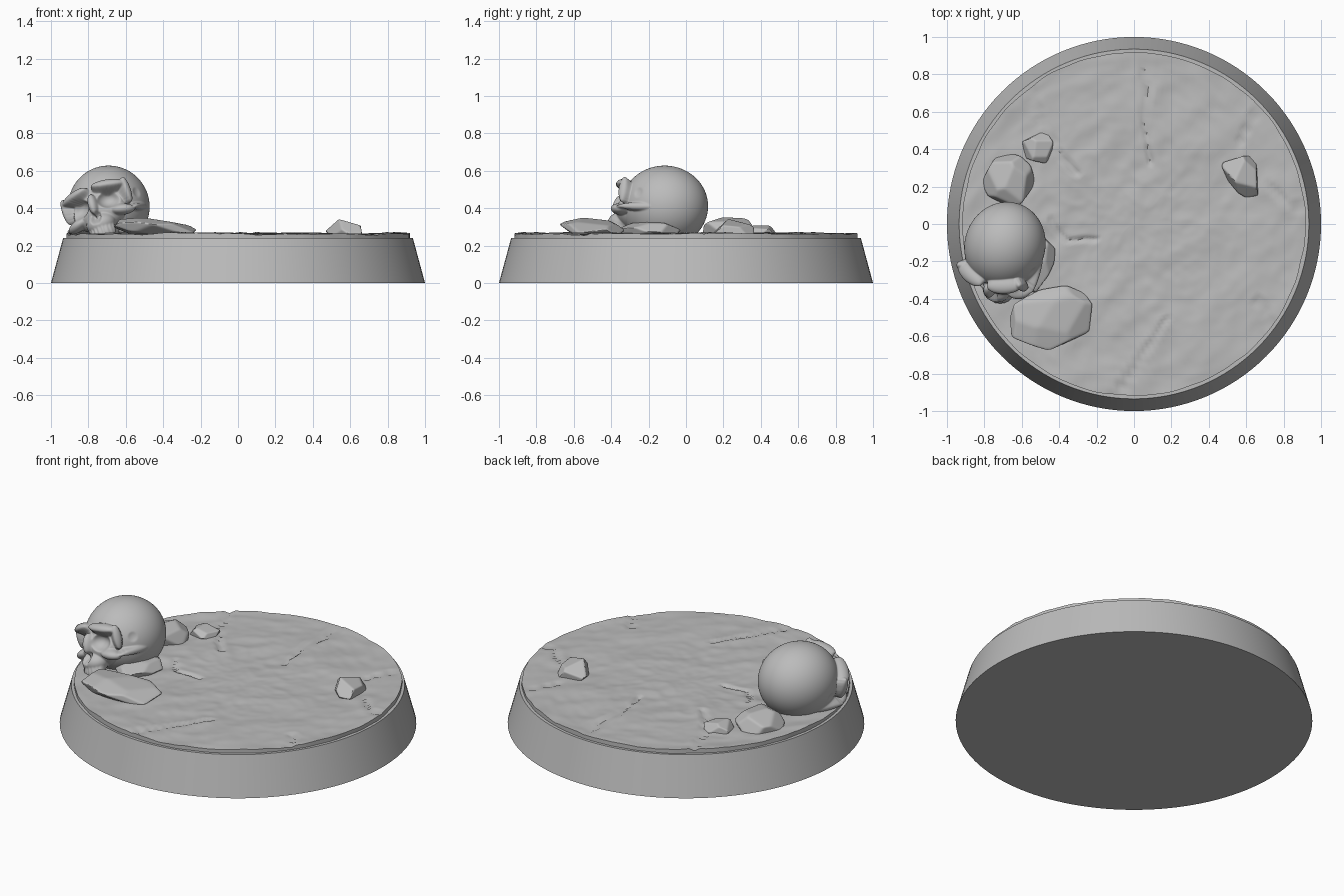
import bpy, bmesh, math, random
from mathutils import Vector, Matrix, Euler, noise

random.seed(4)
if "Cube" in bpy.data.objects:
    bpy.data.objects.remove(bpy.data.objects["Cube"])

# One plain grey for everything
stone = bpy.data.materials.new("stone grey")
stone.use_nodes = True
GREY = (0.5, 0.5, 0.5, 1)
stone.diffuse_color = GREY
stone.node_tree.nodes["Principled BSDF"].inputs["Base Color"].default_value = GREY


def add_object(name, bm, sharp_angle):
    mesh = bpy.data.meshes.new(name)
    bmesh.ops.recalc_face_normals(bm, faces=bm.faces)
    bm.to_mesh(mesh)
    bm.free()
    mesh.materials.append(stone)
    obj = bpy.data.objects.new(name, mesh)
    bpy.context.scene.collection.objects.link(obj)
    bpy.ops.object.select_all(action='DESELECT')
    obj.select_set(True)
    bpy.context.view_layer.objects.active = obj
    bpy.ops.object.shade_smooth_by_angle(angle=math.radians(sharp_angle))


# Tapered round plinth
bm = bmesh.new()
bmesh.ops.create_cone(bm, cap_ends=True, segments=128, radius1=1, radius2=0.935,
                      depth=0.24, matrix=Matrix.Translation((0, 0, 0.12)))
add_object("plinth", bm, 30)

# Cracked earth surface: a polar grid shaped by noise and crack lines
CRACKS = [[(0.07, 0.92), (0.06, 0.55), (0.09, 0.33)],
          [(-0.09, -0.92), (0.02, -0.74), (0.18, -0.5)],
          [(-0.57, 0.72), (-0.48, 0.5), (-0.3, 0.27)],
          [(-0.45, 0.02), (-0.36, -0.09), (-0.2, -0.08)],
          [(0.93, 0.08), (0.82, 0.1), (0.72, 0.2)],
          [(0.75, -0.55), (0.66, -0.4)],
          [(0.66, 0.62), (0.56, 0.42)]]


def crack_distance(p):
    best = 1
    for line in CRACKS:
        for a, b in zip(line, line[1:]):
            a, b = Vector(a), Vector(b)
            t = max(0, min(1, (p - a).dot(b - a) / (b - a).length_squared))
            best = min(best, (p - a.lerp(b, t)).length)
    return best


def earth_height(x, y):
    p = Vector((x, y, 0))
    wobble = 0.02 * noise.noise(p * 9)
    h = 0.264 + 0.008 * noise.noise(p * 2.5)
    h += 0.007 * noise.noise(Vector((x + y, (y - x) * 2, 3)) * 3.5)
    h -= 0.006 * abs(noise.noise(p * 8 + Vector((5, 2, 1))))
    h += 0.002 * noise.noise(p * 22)
    d = crack_distance(Vector((x + wobble, y + wobble)))
    return h - 0.014 * math.exp(-(d / 0.012) ** 2) + 0.004 * math.exp(-(d / 0.05) ** 2)


RINGS, SPOKES = 60, 180
bm = bmesh.new()
centre = bm.verts.new((0, 0, earth_height(0, 0)))
previous = None
for i in range(1, RINGS + 2):
    ring = []
    for j in range(SPOKES):
        a = math.tau * j / SPOKES
        edge = 0.918 + 0.007 * noise.noise(Vector((math.cos(a), math.sin(a), 0)) * 7)
        r = edge * min(i, RINGS) / RINGS
        x, y = r * math.cos(a), r * math.sin(a)
        z = 0.23 if i > RINGS else earth_height(x, y)
        ring.append(bm.verts.new((x, y, z)))
    for j in range(SPOKES):
        k = (j + 1) % SPOKES
        if previous:
            bm.faces.new((previous[j], ring[j], ring[k], previous[k]))
        else:
            bm.faces.new((centre, ring[j], ring[k]))
    previous = ring
add_object("earth_surface", bm, 50)


# Chipped rocks: balls trimmed by scattered planes with softened edges
def rock(name, centre, radii, turn=0, planes=18, tilt=0):
    cuts = []
    for i in range(planes):
        z = 1 - 2 * (i + 0.5) / planes
        a = i * 2.4 + random.uniform(-0.4, 0.4)
        r = math.sqrt(1 - z * z)
        normal = Vector((r * math.cos(a), r * math.sin(a), z))
        cuts.append(normal / random.uniform(0.82, 1.0))
    bm = bmesh.new()
    bmesh.ops.create_icosphere(bm, subdivisions=5, radius=1)
    for v in bm.verts:
        reach = sum(max(0, n.dot(v.co)) ** 40 for n in cuts)
        v.co *= reach ** (-1 / 40)
    bm.transform(Matrix.Translation(centre) @ Euler((0, tilt, turn)).to_matrix().to_4x4()
                 @ Matrix.Diagonal((*radii, 1)))
    add_object(name, bm, 40)


rock("front_slab", (-0.455, -0.505, 0.295), (0.235, 0.165, 0.052), 0.25, 22, 0.09)
rock("rear_boulder", (-0.665, 0.235, 0.27), (0.135, 0.145, 0.085))
rock("rear_pebble", (-0.51, 0.4, 0.262), (0.085, 0.075, 0.045), 0.3, 14)
rock("side_stone", (0.58, 0.265, 0.265), (0.085, 0.1, 0.065), 0.2, 12)
rock("resting_stone", (-0.56, -0.18, 0.28), (0.125, 0.15, 0.05), 0.2)

# The skull is sculpted by casting rays from inside it, facing -y:
# each ray ends at the outermost mass, or at the floor of a hollow
CORE = Vector((0, -0.08, -0.02))


def ellipsoid(group, centre, radii, turn=(0, 0, 0), mirrored=False):
    for s in ((1, -1) if mirrored else (1,)):
        rot = Euler((turn[0], s * turn[1], s * turn[2])).to_matrix().to_4x4()
        place = Matrix.Translation((s * centre[0], centre[1], centre[2]))
        inverse = (place @ rot @ Matrix.Diagonal((*radii, 1))).inverted()
        start = inverse @ CORE
        group.append((start, inverse.to_3x3(), start.length_squared - 1))


def crossing(shape, ray):
    """Entry and exit distances of a ray, or None if it misses."""
    start, to_unit, c = shape
    d = to_unit @ ray
    a, b = d.length_squared, start.dot(d)
    disc = b * b - a * c
    if disc <= 0:
        return None
    root = math.sqrt(disc)
    return (-b - root) / a, (-b + root) / a


masses, hollows = [], []
ellipsoid(masses, (0, 0, 0), (0.215, 0.235, 0.218))                                  # cranium
ellipsoid(masses, (0, -0.17, -0.03), (0.15, 0.09, 0.11))                             # face
ellipsoid(masses, (0.1, -0.205, 0.085), (0.095, 0.045, 0.03), (0, 0.2, 0.35), True)  # brows
ellipsoid(masses, (0.18, -0.175, 0.03), (0.022, 0.03, 0.075), mirrored=True)         # outer rims
ellipsoid(masses, (0.135, -0.205, -0.065), (0.065, 0.045, 0.03), (0, 0.25, 0.4), True)  # cheeks
ellipsoid(masses, (0.195, -0.09, -0.07), (0.02, 0.11, 0.022), (0, 0, 0.05), True)    # cheek arches
ellipsoid(masses, (0, -0.255, 0.01), (0.026, 0.035, 0.06), (-0.3, 0, 0))             # nose bridge
ellipsoid(masses, (0, -0.23, -0.1), (0.08, 0.075, 0.06))                             # upper jaw
for i in range(-4, 5):                                                               # teeth
    a = i * 0.3
    ellipsoid(masses, (0.07 * math.sin(a), -0.225 - 0.07 * math.cos(a), -0.15),
              (0.011, 0.014, 0.035))
ellipsoid(hollows, (0.098, -0.265, 0.015), (0.07, 0.085, 0.055), (0, 0.2, 0.3), True)  # eyes
ellipsoid(hollows, (0.25, -0.115, 0.01), (0.06, 0.075, 0.075), (0, 0, 0.15), True)   # temples
ellipsoid(hollows, (0.014, -0.305, -0.06), (0.018, 0.06, 0.034), (0, 0.25, 0), True)  # nose

bm = bmesh.new()
bmesh.ops.create_icosphere(bm, subdivisions=7, radius=1)
for v in bm.verts:
    ray = v.co.normalized()
    hits = [crossing(shape, ray) for shape in masses]
    reach = max(hit[1] for hit in hits if hit)
    for shape in hollows:
        hit = crossing(shape, ray)
        if hit and 0 < hit[0] < reach < hit[1]:
            reach = hit[0]
    v.co = CORE + ray * reach
for step in range(4):
    bmesh.ops.smooth_vert(bm, verts=bm.verts, factor=0.5, use_axis_x=True,
                          use_axis_y=True, use_axis_z=True)

# Rest the skull tipped to one side near the rim
bm.transform(Matrix.Translation((-0.69, -0.115, 0.41)) @ Matrix.Rotation(-0.33, 4, 'Z')
             @ Matrix.Rotation(-0.35, 4, 'Y'))
add_object("skull", bm, 60)
